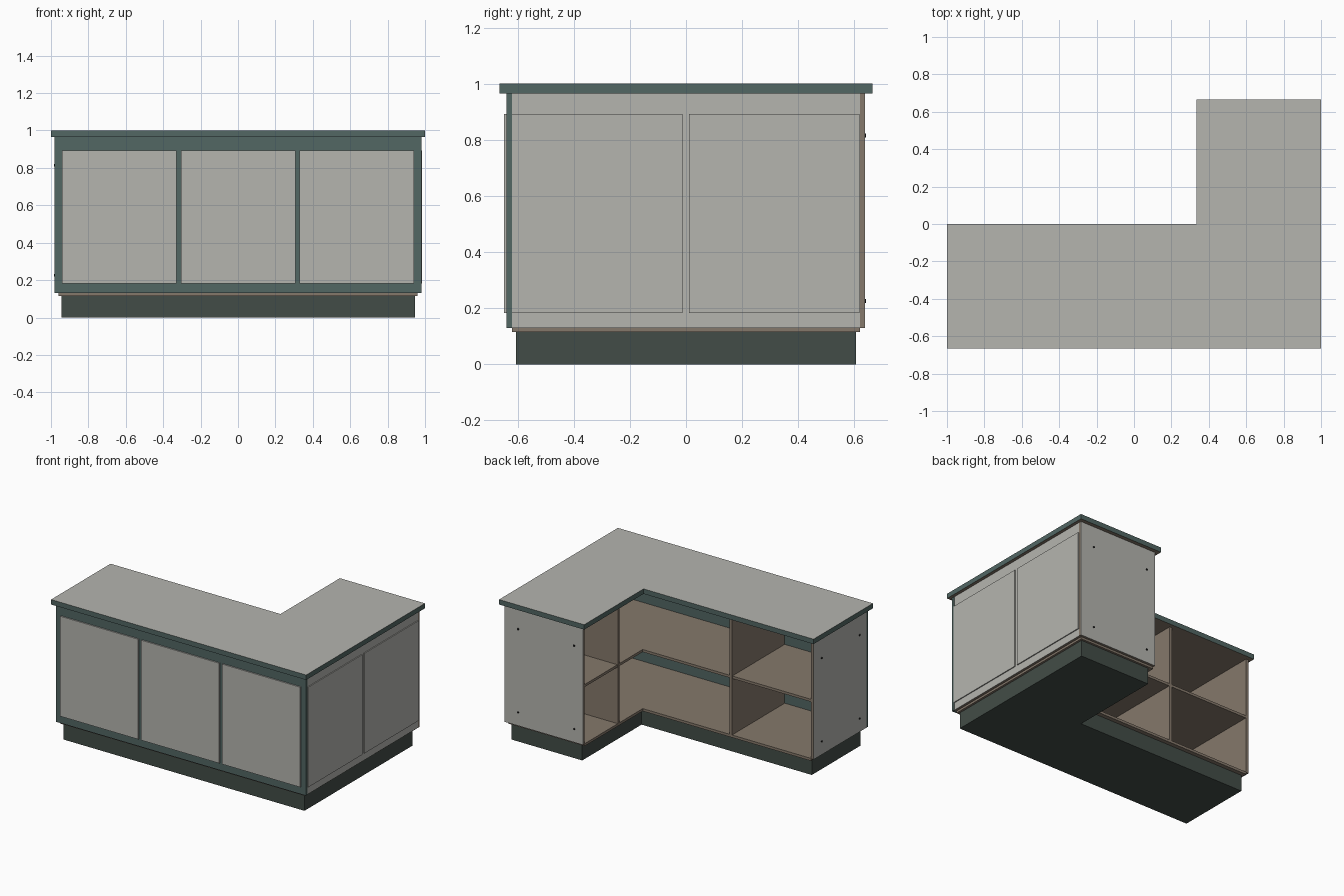
import bpy, bmesh, math
from mathutils import Matrix

if "Cube" in bpy.data.objects:
    bpy.data.objects.remove(bpy.data.objects["Cube"])


def material(name, rgb):
    m = bpy.data.materials.new(name)
    m.diffuse_color = (*rgb, 1)
    m.use_nodes = True
    m.node_tree.nodes["Principled BSDF"].inputs["Base Color"].default_value = m.diffuse_color
    return m


GREY = material("pale grey laminate", (0.46, 0.46, 0.43))
TEAL = material("dark teal", (0.085, 0.135, 0.127))
BROWN = material("brown board", (0.235, 0.19, 0.147))
PLINTH = material("plinth green", (0.055, 0.073, 0.063))
BLACK = material("screw black", (0.01, 0.01, 0.01))


def finish(name, bm, mats):
    bmesh.ops.recalc_face_normals(bm, faces=bm.faces[:])
    me = bpy.data.meshes.new(name)
    bm.to_mesh(me)
    bm.free()
    for m in mats:
        me.materials.append(m)
    ob = bpy.data.objects.new(name, me)
    bpy.context.collection.objects.link(ob)
    return ob


def box(name, x, y, z, mat):
    bm = bmesh.new()
    bmesh.ops.create_cube(bm, size=1)
    for v in bm.verts:
        for i, (a, b) in enumerate((x, y, z)):
            v.co[i] = a if v.co[i] < 0 else b
    return finish(name, bm, [mat])


def l_slab(name, ox, oy, nx, ny, z0, z1, side, top=None, bottom=None):
    """L-shaped slab: outer half sizes ox, oy and inner corner nx, ny."""
    bm = bmesh.new()
    pts = [(-ox, -oy), (ox, -oy), (ox, oy), (nx, oy), (nx, ny), (-ox, ny)]
    face = bm.faces.new([bm.verts.new((x, y, z0)) for x, y in pts])
    ext = bmesh.ops.extrude_face_region(bm, geom=[face])
    for v in ext["geom"]:
        if isinstance(v, bmesh.types.BMVert):
            v.co.z = z1
    bmesh.ops.recalc_face_normals(bm, faces=bm.faces[:])
    for f in bm.faces:
        f.normal_update()
        f.material_index = 1 if f.normal.z > 0.5 else 2 if f.normal.z < -0.5 else 0
    return finish(name, bm, [side, top or side, bottom or side])


def screw(name, x, y, z, axis):
    bm = bmesh.new()
    bmesh.ops.create_cone(bm, cap_ends=True, segments=12, radius1=0.007,
                          radius2=0.007, depth=0.008)
    rot = Matrix.Rotation(math.pi / 2, 4, 'Y' if axis == 'x' else 'X')
    bm.transform(Matrix.Translation((x, y, z)) @ rot)
    return finish(name, bm, [BLACK])


Z0, Z1 = 0.13, 0.965

# Horizontal L-shaped parts
l_slab("countertop", 1.0, 0.665, 0.333, 0.0, Z1, 1.0, TEAL, GREY, BROWN)
l_slab("plinth", 0.945, 0.605, 0.39, -0.06, 0, 0.115, PLINTH)
l_slab("floor_board", 0.96, 0.62, 0.36, -0.03, 0.115, Z0 + 0.003, BROWN)
l_slab("middle_shelf", 0.96, 0.62, 0.363, -0.033, 0.532, 0.55, BROWN)

# Upright boards
box("front_board", (-0.98, 0.98), (-0.64, -0.62), (Z0, Z1), TEAL)
box("left_end_board", (-0.978, -0.96), (-0.62, -0.03), (Z0, Z1), BROWN)
box("left_end_laminate", (-0.98, -0.978), (-0.62, -0.03), (Z0, Z1), GREY)
box("right_side_board", (0.96, 0.976), (-0.62, 0.62), (Z0, Z1), BROWN)
box("right_side_laminate", (0.976, 0.978), (-0.62, 0.62), (Z0, Z1), GREY)
box("back_end_board", (0.36, 0.978), (0.62, 0.636), (Z0, Z1), BROWN)
box("back_end_laminate", (0.36, 0.978), (0.636, 0.638), (Z0, Z1), GREY)
box("front_wing_divider", (-0.34, -0.322), (-0.62, -0.03), (Z0, Z1), BROWN)
box("side_wing_divider", (0.36, 0.96), (0.232, 0.25), (Z0, Z1), BROWN)

# Raised facing panels on the front and right side
for i, (a, b) in enumerate(((-0.94, -0.328), (-0.305, 0.307), (0.33, 0.942))):
    box(f"front_panel_{i + 1}", (a, b), (-0.649, -0.64), (0.183, 0.892), GREY)
for i, (a, b) in enumerate(((-0.62, -0.012), (0.01, 0.618))):
    box(f"side_panel_{i + 1}", (0.978, 0.985), (a, b), (0.183, 0.892), GREY)

# Screw heads on both end boards
for z in (0.225, 0.815):
    for y in (-0.545, -0.12):
        screw("left_screw", -0.98, y, z, 'x')
    for x in (0.43, 0.87):
        screw("back_screw", x, 0.638, z, 'y')
